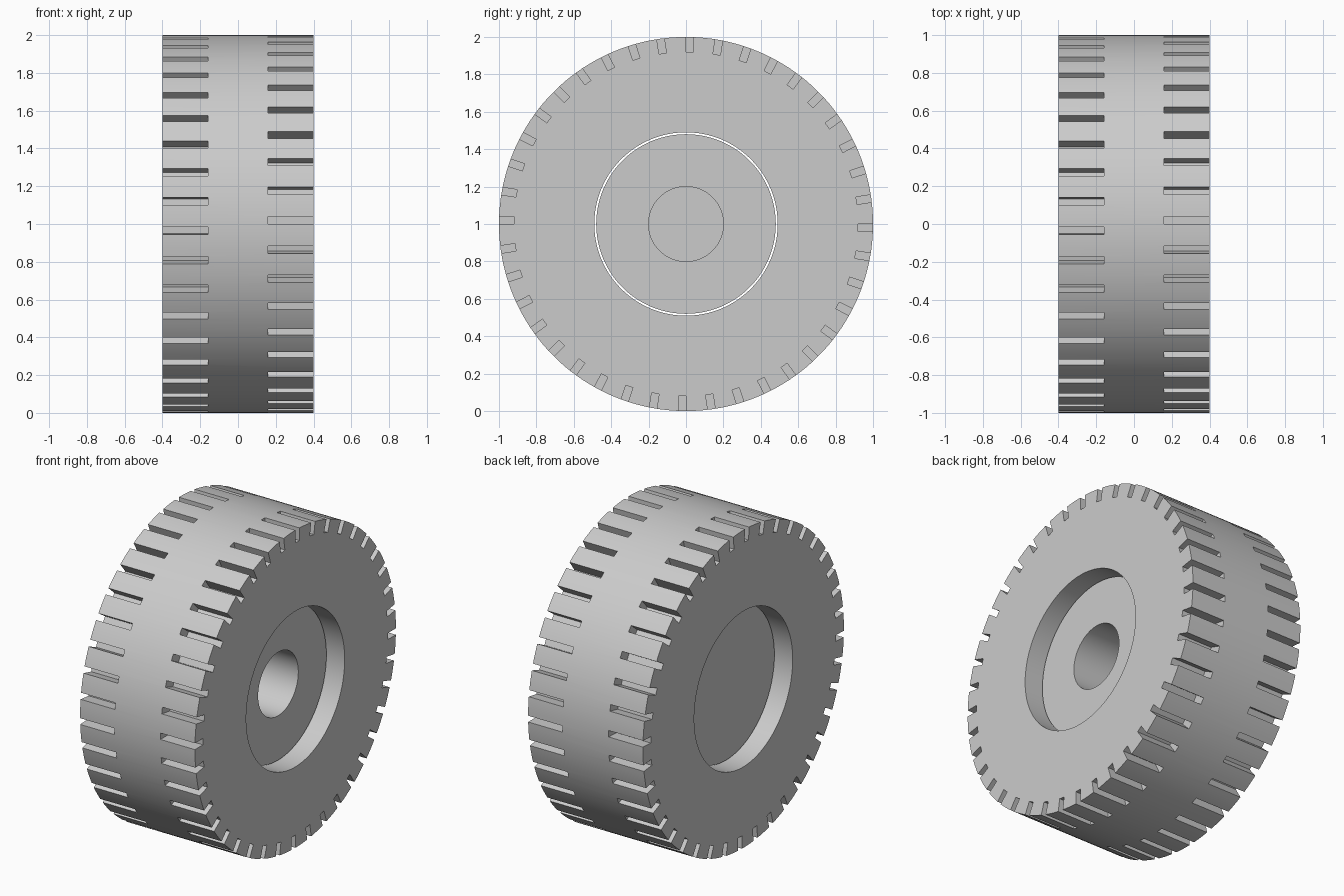
import bpy, bmesh
from math import pi, radians
from mathutils import Matrix, Vector

SEGMENTS = 180
NOTCHES = 40
HALF_WIDTH = 0.4

if "Cube" in bpy.data.objects:
    bpy.data.objects.remove(bpy.data.objects["Cube"])

grey = bpy.data.materials.new("plain grey")
grey.use_nodes = True
grey.diffuse_color = (0.6, 0.6, 0.6, 1)
grey.node_tree.nodes["Principled BSDF"].inputs["Base Color"].default_value = (0.6, 0.6, 0.6, 1)


def make_object(name, bm):
    bmesh.ops.recalc_face_normals(bm, faces=bm.faces)
    mesh = bpy.data.meshes.new(name)
    bm.to_mesh(mesh)
    bm.free()
    mesh.materials.append(grey)
    obj = bpy.data.objects.new(name, mesh)
    obj.location.z = 1
    bpy.context.collection.objects.link(obj)
    return obj


def lathe(name, profile, closed):
    """Spin (x, radius) points around the x axis."""
    bm = bmesh.new()
    verts = [bm.verts.new((x, 0, r)) for x, r in profile]
    pairs = list(zip(verts, verts[1:]))
    if closed:
        pairs.append((verts[-1], verts[0]))
    edges = [bm.edges.new(p) for p in pairs]
    bmesh.ops.spin(bm, geom=verts + edges, axis=(1, 0, 0), cent=(0, 0, 0),
                   angle=2 * pi, steps=SEGMENTS, use_merge=True)
    bmesh.ops.remove_doubles(bm, verts=bm.verts, dist=0.0001)
    return make_object(name, bm)


def select_only(obj):
    bpy.ops.object.select_all(action='DESELECT')
    obj.select_set(True)
    bpy.context.view_layer.objects.active = obj


# Tyre ring with a plain bore
tyre = lathe("tyre", [(-HALF_WIDTH, 0.49), (-HALF_WIDTH, 1),
                      (HALF_WIDTH, 1), (HALF_WIDTH, 0.49)], True)

# Hub disc, recessed on both sides, with a blind axle hole on one side
hub = lathe("hub", [(-0.28, 0), (-0.28, 0.48), (0.28, 0.48),
                    (0.28, 0.2), (-0.17, 0.2), (-0.17, 0)], False)

# Two staggered rows of tread notches
bm = bmesh.new()
low, high = Vector((0.16, 0, 0.92)), Vector((0.45, 0.04, 1.05))
for side, phase in ((1, 0), (-1, -3.2)):
    for i in range(NOTCHES):
        angle = radians(phase) + 2 * pi * i / NOTCHES
        centre = (low + high) / 2
        centre.x *= side
        bmesh.ops.create_cube(bm, size=1, matrix=Matrix.Rotation(-angle, 4, 'X')
                              @ Matrix.Translation(centre)
                              @ Matrix.Diagonal((high - low).to_4d()))
cutter = make_object("tread_notch_cutter", bm)
cutter.hide_render = True

cut = tyre.modifiers.new("tread notches", 'BOOLEAN')
cut.operation = 'DIFFERENCE'
cut.solver = 'EXACT'
cut.object = cutter
bpy.context.view_layer.update()
select_only(tyre)
bpy.ops.object.modifier_apply(modifier=cut.name)
bpy.data.objects.remove(cutter)

for part in (tyre, hub):
    select_only(part)
    bpy.ops.object.shade_smooth_by_angle(angle=radians(30))
